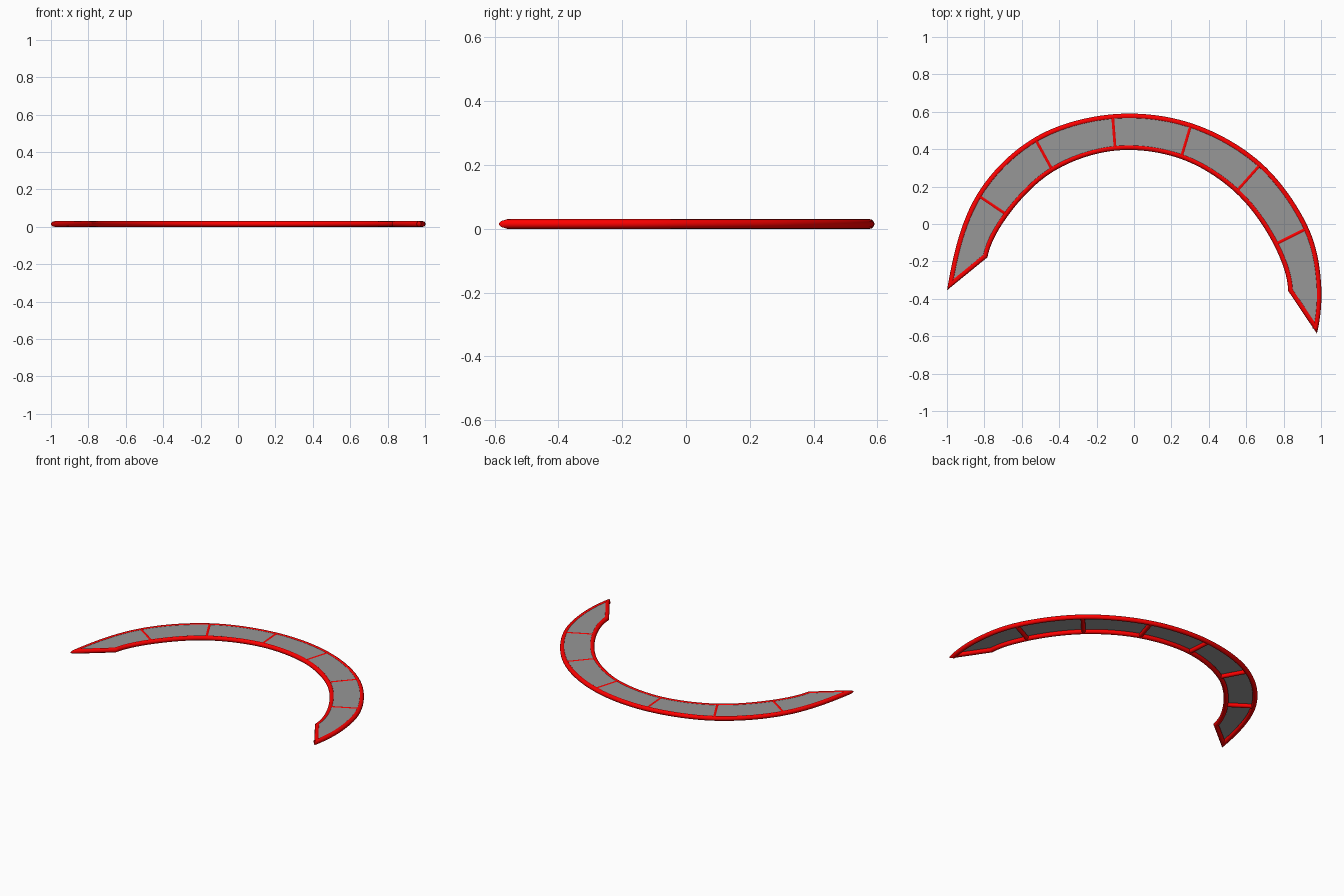
import bpy, bmesh, math
from mathutils import Vector

if "Cube" in bpy.data.objects:
    bpy.data.objects.remove(bpy.data.objects["Cube"])

R = 0.015          # rim tube radius
STRUT_R = 0.0135   # strut radius
SIDES = 14
PANEL_Z = 0.026

# outer and inner arcs of the crescent, left to right
OUTER = [(-1.0, -0.355), (-0.84, 0.157), (-0.532, 0.462), (-0.115, 0.587),
         (0.307, 0.539), (0.682, 0.325), (0.932, -0.02), (1.0, -0.31), (0.978, -0.587)]
INNER = [(-0.783, -0.178), (-0.673, 0.045), (-0.432, 0.28), (-0.10, 0.392),
         (0.25, 0.348), (0.542, 0.168), (0.748, -0.112), (0.824, -0.358)]


def spline(pts, n=12):
    """Smooth curve through points (centripetal Catmull-Rom)."""
    p = [Vector(q) for q in pts]
    p = [3 * p[0] - 3 * p[1] + p[2]] + p + [3 * p[-1] - 3 * p[-2] + p[-3]]
    out = []
    for i in range(1, len(p) - 2):
        a, b, c, d = p[i - 1:i + 3]
        t0 = 0
        t1 = t0 + (b - a).length ** 0.5
        t2 = t1 + (c - b).length ** 0.5
        t3 = t2 + (d - c).length ** 0.5
        for k in range(n):
            t = t1 + (t2 - t1) * k / n
            e = a.lerp(b, (t - t0) / (t1 - t0))
            f = b.lerp(c, (t - t1) / (t2 - t1))
            g = c.lerp(d, (t - t2) / (t3 - t2))
            h = e.lerp(f, (t - t0) / (t2 - t0))
            j = f.lerp(g, (t - t1) / (t3 - t1))
            out.append(h.lerp(j, (t - t1) / (t2 - t1)))
    return out + [p[-2]]


def material(name, color):
    mat = bpy.data.materials.new(name)
    mat.diffuse_color = color
    mat.use_nodes = True
    mat.node_tree.nodes["Principled BSDF"].inputs["Base Color"].default_value = mat.diffuse_color
    return mat


def finish(bm, name, mat, smooth=True):
    bmesh.ops.recalc_face_normals(bm, faces=bm.faces)
    me = bpy.data.meshes.new(name)
    bm.to_mesh(me)
    bm.free()
    ob = bpy.data.objects.new(name, me)
    bpy.context.collection.objects.link(ob)
    me.materials.append(mat)
    if smooth:
        bpy.ops.object.select_all(action='DESELECT')
        ob.select_set(True)
        bpy.context.view_layer.objects.active = ob
        bpy.ops.object.shade_smooth_by_angle(angle=math.radians(35))
    return ob


red = material("red", (1.0, 0.0, 0.0, 1))
dark_grey = material("dark_grey", (0.31, 0.31, 0.31, 1))

# closed outline, clockwise, with inward miter vector at each corner
outline = spline(OUTER) + spline(INNER)[::-1]
N = len(outline)
miters = []
for i, p in enumerate(outline):
    d0 = (p - outline[i - 1]).normalized()
    d1 = (outline[(i + 1) % N] - p).normalized()
    n0, n1 = Vector((d0.y, -d0.x)), Vector((d1.y, -d1.x))
    m = (n0 + n1).normalized()
    miters.append(m / m.dot(n0))
center = [p + m * R for p, m in zip(outline, miters)]

# rim tube swept round the outline with mitred corners
bm = bmesh.new()
rings = []
for c, m in zip(center, miters):
    ring = []
    for k in range(SIDES):
        a = math.tau * (k + 0.5) / SIDES
        q = c + m * R * math.cos(a)
        ring.append(bm.verts.new((q.x, q.y, R + R * math.sin(a))))
    rings.append(ring)
for i in range(N):
    r0, r1 = rings[i], rings[(i + 1) % N]
    for k in range(SIDES):
        j = (k + 1) % SIDES
        bm.faces.new((r0[k], r0[j], r1[j], r1[k]))
finish(bm, "rim_tube", red)

# cross struts between the two arcs
for i, (a, b) in enumerate(zip(OUTER[1:7], INNER[1:7])):
    a, b = Vector((*a, R)), Vector((*b, R))
    d = (b - a).normalized()
    a, b = a + d * R, b - d * R
    bm = bmesh.new()
    bmesh.ops.create_cone(bm, cap_ends=True, segments=SIDES, radius1=STRUT_R,
                          radius2=STRUT_R, depth=(b - a).length)
    bm.transform(d.to_track_quat('Z', 'Y').to_matrix().to_4x4())
    bmesh.ops.translate(bm, verts=bm.verts, vec=(a + b) / 2)
    finish(bm, f"strut_{i + 1}", red)

# flat grey panel near the top of the frame
bm = bmesh.new()
f = bm.faces.new([bm.verts.new((c.x, c.y, PANEL_Z)) for c in center])
bmesh.ops.triangulate(bm, faces=[f])
panel = finish(bm, "panel", dark_grey, smooth=False)
if panel.data.polygons[0].normal.z < 0:
    panel.data.flip_normals()
